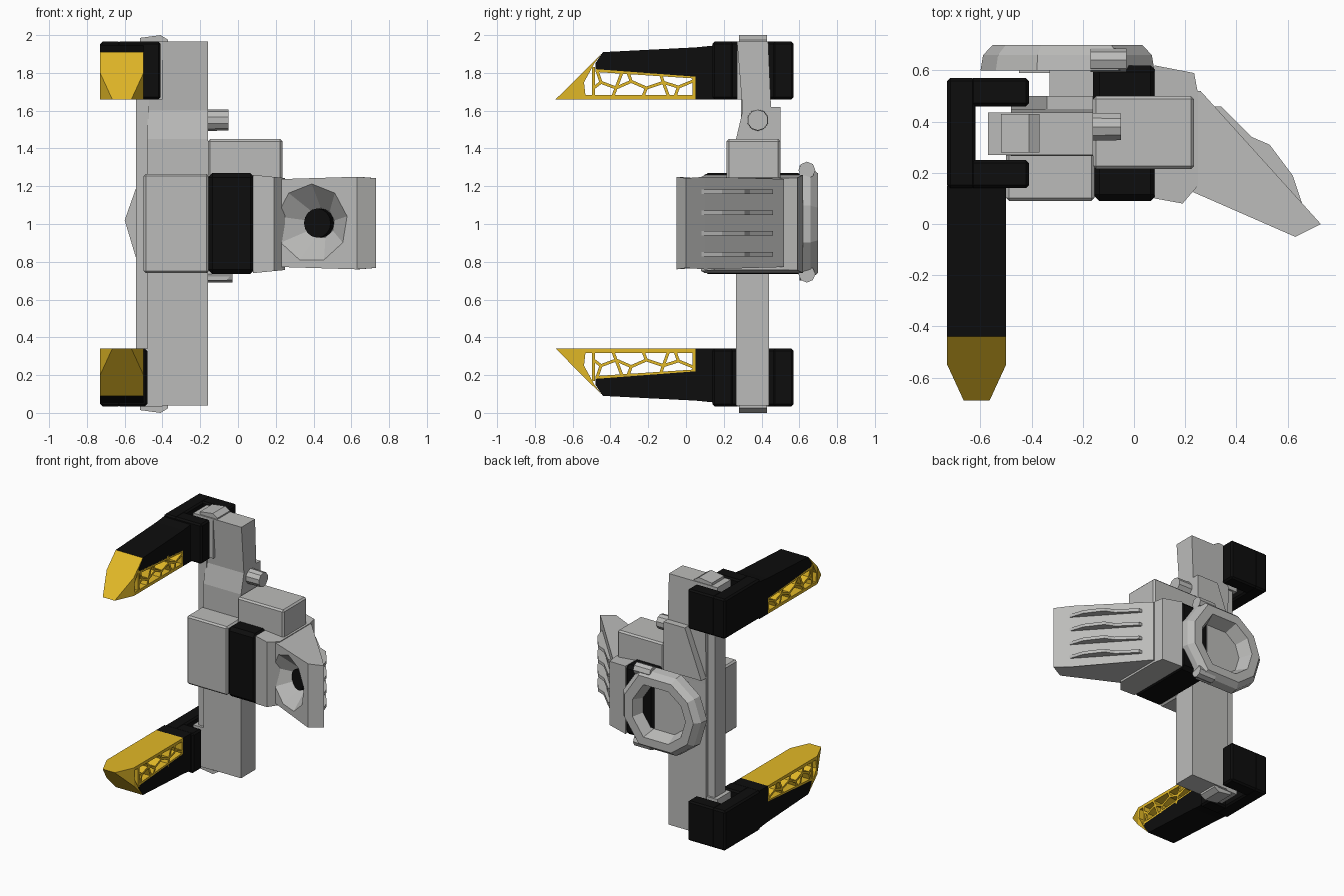
import bpy, bmesh, math
from mathutils import Vector, Matrix

if "Cube" in bpy.data.objects:
    bpy.data.objects.remove(bpy.data.objects["Cube"])


def material(name, col):
    m = bpy.data.materials.new(name)
    m.diffuse_color = (*col, 1)
    m.use_nodes = True
    m.node_tree.nodes["Principled BSDF"].inputs["Base Color"].default_value = m.diffuse_color
    return m


GREY = material("light grey metal", (0.50, 0.50, 0.49))
BLACK = material("black plastic", (0.004, 0.004, 0.004))
YELLOW = material("yellow pad", (0.76, 0.48, 0.02))


def finish(name, bm, mat, bevel=0):
    bmesh.ops.recalc_face_normals(bm, faces=bm.faces)
    me = bpy.data.meshes.new(name)
    bm.to_mesh(me)
    bm.free()
    me.materials.append(mat)
    ob = bpy.data.objects.new(name, me)
    bpy.context.collection.objects.link(ob)
    if bevel:
        b = ob.modifiers.new("bevel", 'BEVEL')
        b.width, b.segments = bevel, 1
    return ob


def prism(name, polys, axis, a, b, mat, bevel=0, shape=None):
    """Extrude 2D polygons along an axis; shape() may move the points."""
    put = {'x': lambda p, t: (t, p[0], p[1]),
           'y': lambda p, t: (p[0], t, p[1]),
           'z': lambda p, t: (p[0], p[1], t)}[axis]
    bm = bmesh.new()
    for pts in polys:
        ends = []
        for t in (a, b):
            ends.append([bm.verts.new(shape(put(p, t)) if shape else put(p, t)) for p in pts])
        n = len(pts)
        bm.faces.new(ends[0])
        bm.faces.new(ends[1][::-1])
        for i in range(n):
            j = (i + 1) % n
            bm.faces.new((ends[0][i], ends[0][j], ends[1][j], ends[1][i]))
    return finish(name, bm, mat, bevel)


def box(name, x, y, z, mat, bevel=0):
    return prism(name, [[(x[0], y[0]), (x[1], y[0]), (x[1], y[1]), (x[0], y[1])]],
                 'z', z[0], z[1], mat, bevel)


def cone(name, centre, direction, r1, r2, depth, sides, mat):
    bm = bmesh.new()
    rot = Vector(direction).to_track_quat('Z', 'Y').to_matrix().to_4x4()
    bmesh.ops.create_cone(bm, cap_ends=True, segments=sides, radius1=r1, radius2=r2,
                          depth=depth, matrix=Matrix.Translation(centre) @ rot)
    return finish(name, bm, mat)


def strut(p, q, w=0.008):
    p, q = Vector(p), Vector(q)
    d = (q - p).normalized()
    s = Vector((-d.y, d.x)) * w
    return [p + s, q + s, q - s, p - s]


# Fingers: one description, flipped about z = 1 for the lower one
def finger(side, flip, arm_x):
    def P(*pts):
        return [(y, 2 - z if flip else z) for y, z in pts]

    def link(p, q):
        return strut(*P(p, q))

    zr = (0.035, 0.34) if flip else (1.66, 1.965)
    x0, x1 = -0.73, -0.5
    prism(side + "_finger_arm", [P((0.15, 1.66), (0.05, 1.66), (0.05, 1.78), (-0.48, 1.82),
                                   (-0.48, 1.85), (-0.44, 1.91), (0.05, 1.935), (0.15, 1.945))],
          'x', x0, x1, BLACK)
    # U shaped bracket around the carriage
    box(side + "_bracket_back", (-0.73, -0.62), (0.14, 0.57), zr, BLACK, 0.012)
    box(side + "_bracket_front_cheek", (-0.64, arm_x), (0.14, 0.25), zr, BLACK, 0.012)
    box(side + "_bracket_rear_cheek", (-0.64, -0.41), (0.46, 0.57), zr, BLACK, 0.012)
    box(side + "_carriage", (-0.57, -0.4), (0.27, 0.435), zr, GREY)
    prism(side + "_carriage_cap", [P((-0.52, 1.96), (-0.52, 1.985), (-0.41, 2.0), (-0.37, 1.975), (-0.37, 1.96))],
          'y', 0.28, 0.43, GREY)

    # Yellow fingertip narrows towards its point
    def taper(c):
        k = max(0, (-0.55 - c[1]) / 0.14)
        return (-0.615 + (c[0] + 0.615) * (1 - 0.56 * k), c[1], c[2])
    prism(side + "_fingertip", [P((-0.69, 1.66), (-0.55, 1.66), (-0.55, 1.80)),
                                P((-0.55, 1.66), (-0.53, 1.66), (-0.54, 1.75), (-0.485, 1.85),
                                  (-0.44, 1.91), (-0.55, 1.80))],
          'x', x0, x1, YELLOW, shape=taper)
    # Open web of struts under the arm
    mid = [(-0.45, 1.75), (-0.37, 1.72), (-0.29, 1.755), (-0.21, 1.72), (-0.12, 1.75), (-0.04, 1.725)]
    web = [link(a, b) for a, b in zip(mid, mid[1:])]
    for i, m in enumerate(mid):
        up = i % 2 == 0
        web.append(link(m, (m[0] - 0.02, 1.81 if up else 1.668)))
        if i in (1, 4):
            web.append(link(m, (m[0] + 0.03, 1.668 if up else 1.80)))
    web += [link((-0.49, 1.668), (-0.49, 1.83)), link((-0.49, 1.72), mid[0]), link(mid[-1], (0.045, 1.76)),
            P((-0.55, 1.66), (0.05, 1.66), (0.05, 1.683), (-0.55, 1.683)),
            P((-0.48, 1.805), (0.05, 1.77), (0.05, 1.785), (-0.48, 1.825)),
            P((0.035, 1.66), (0.052, 1.66), (0.052, 1.78), (0.035, 1.78))]
    prism(side + "_finger_web", web, 'x', x0, x1, YELLOW)


finger("upper", False, -0.41)
finger("lower", True, -0.48)

# Vertical rail
box("rail", (-0.48, -0.16), (0.265, 0.44), (0.04, 1.3), GREY)
prism("upper_rail", [[(0.265, 1.2), (0.44, 1.2), (0.45, 1.62), (0.435, 1.965), (0.27, 1.965),
                      (0.30, 1.6), (0.265, 1.45)]], 'x', -0.48, -0.16, GREY)
prism("rail_gusset", [[(-0.48, 1.25), (-0.16, 1.25), (-0.16, 1.62), (-0.34, 1.62)]], 'y', 0.42, 0.5, GREY)
box("rail_guide", (-0.54, -0.47), (0.29, 0.42), (0.04, 1.96), GREY)
cone("rail_knob", (-0.12, 0.38, 1.55), (1, 0, 0), 0.058, 0.055, 0.14, 10, GREY)

# Central housing
box("front_cover", (-0.5, -0.155), (0.09, 0.28), (0.74, 1.265), GREY, 0.012)
box("black_band", (-0.16, 0.09), (0.09, 0.62), (0.735, 1.27), BLACK, 0.025)
box("neck", (-0.33, -0.15), (0.42, 0.6), (0.82, 1.18), GREY)
box("top_housing", (-0.16, 0.235), (0.215, 0.5), (1.2, 1.45), GREY, 0.012)


def narrow(c):
    k = max(0, (c[0] - 0.08) / 0.16)
    return (c[0], c[1], 1 + (c[2] - 1) * (1 - 0.06 * k))


prism("right_housing", [[(0.08, 0.1), (0.19, 0.08), (0.25, 0.15), (0.25, 0.51), (0.235, 0.59), (0.08, 0.62)]],
      'z', 0.74, 1.26, GREY, shape=narrow)

# Rear mounting ring, an uneven octagon with a recessed floor
outline = [(0.34, 0.1), (0.2, 0.31), (-0.12, 0.31), (-0.28, 0.19), (-0.34, 0.02),
           (-0.28, -0.18), (-0.12, -0.3), (0.2, -0.3), (0.34, -0.1)]
bm = bmesh.new()
loops = [[bm.verts.new((-0.26 + px * s, y, 1 + pz * s)) for px, pz in outline]
         for s, y in ((0.54, 0.6), (1.0, 0.6), (0.97, 0.66), (0.86, 0.7), (0.66, 0.7), (0.54, 0.6))]
for p, q in zip(loops, loops[1:]):
    for i in range(len(p)):
        j = (i + 1) % len(p)
        bm.faces.new((p[i], p[j], q[j], q[i]))
bmesh.ops.remove_doubles(bm, verts=bm.verts, dist=0.0005)
finish("mounting_ring", bm, GREY)
box("ring_floor", (-0.45, -0.155), (0.59, 0.605), (0.83, 1.17), GREY)
for name, z in (("upper_ring_boss", 1.285), ("lower_ring_boss", 0.735)):
    cone(name, (-0.1, 0.64, z), (1, 0, 0), 0.045, 0.045, 0.14, 8, GREY)

# Slanted sensor head with a dished front
head = prism("sensor_head", [[(0.23, 0.125), (0.63, -0.05), (0.73, 0.0), (0.64, 0.1), (0.26, 0.52), (0.23, 0.52)]],
             'z', 0.76, 1.25, GREY,
             shape=lambda c: (c[0], c[1], 1.005 + (c[2] - 1.005) * (0.95 if c[0] < 0.3 else 0.97 if c[0] > 0.7 else 1)))
n = Vector((-0.40, -0.917, 0))
face = Vector((0.39, 0.054, 1.005))
cutter = cone("dish_cutter", face - n * 0.045, n, 0.08, 0.24, 0.15, 9, GREY)
cutter.hide_render = True
cutter.hide_viewport = True
cut = head.modifiers.new("dish", 'BOOLEAN')
cut.object, cut.operation, cut.solver = cutter, 'DIFFERENCE', 'EXACT'
cone("lens", face - n * 0.11, n, 0.077, 0.077, 0.07, 16, BLACK)

# Cooling fins on the slanted back
fin = [(0.30, 0.46), (0.34, 0.46), (0.46, 0.34), (0.53, 0.31), (0.62, 0.19), (0.66, 0.07), (0.6, 0.1)]
for i, z in enumerate((0.84, 0.95, 1.06, 1.17)):
    prism("cooling_fin_%d" % (i + 1), [fin], 'z', z - 0.012, z + 0.012, GREY)
